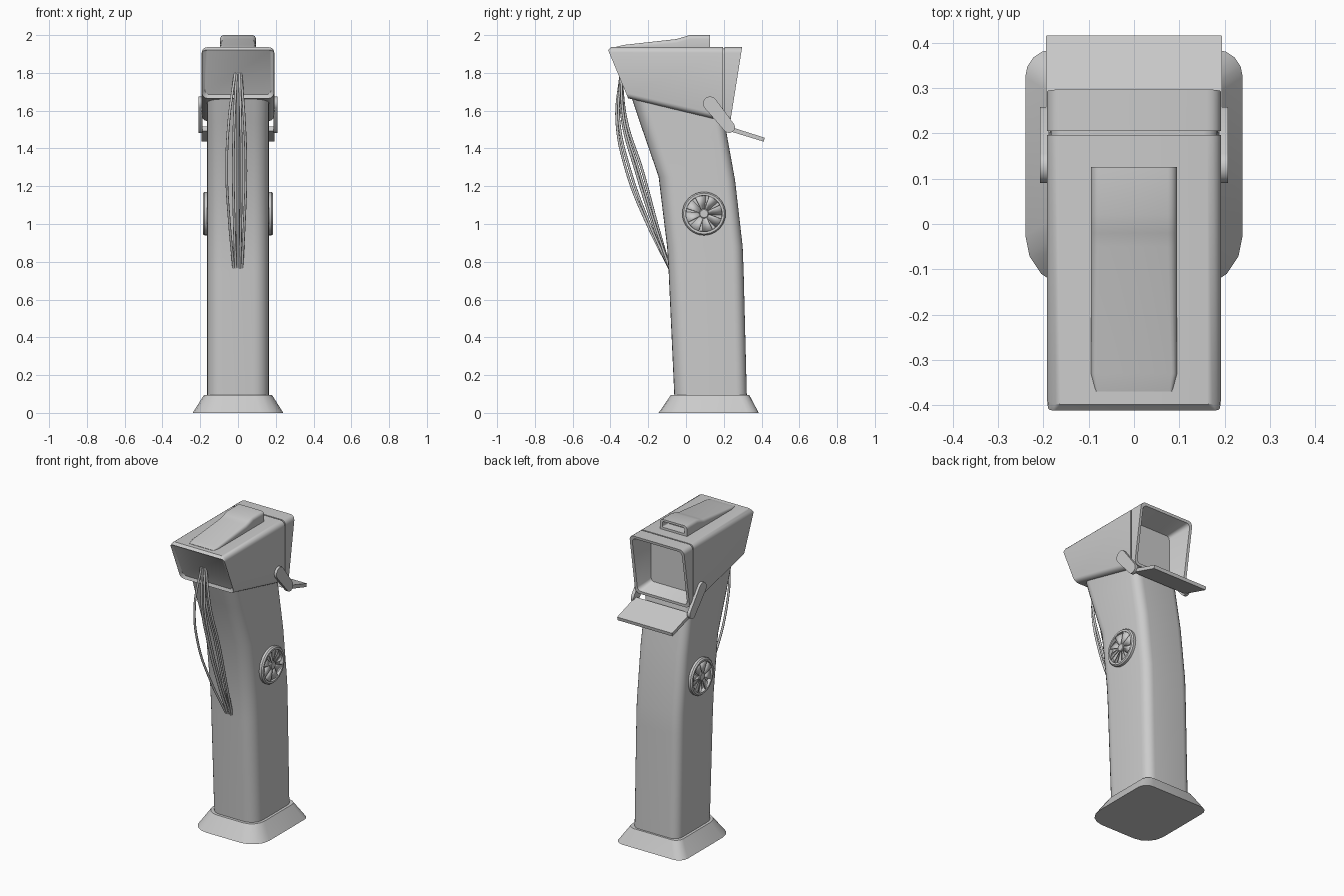
import bpy, bmesh, math
from mathutils import Vector

if "Cube" in bpy.data.objects:
    bpy.data.objects.remove(bpy.data.objects["Cube"])


def finish(name, bm, angle=30):
    bmesh.ops.recalc_face_normals(bm, faces=bm.faces)
    me = bpy.data.meshes.new(name)
    bm.to_mesh(me)
    bm.free()
    ob = bpy.data.objects.new(name, me)
    bpy.context.collection.objects.link(ob)
    bpy.ops.object.select_all(action='DESELECT')
    ob.select_set(True)
    bpy.context.view_layer.objects.active = ob
    bpy.ops.object.shade_smooth_by_angle(angle=math.radians(angle))
    return ob


def section(p0, p1, hw, r0, r1, n=4):
    """Rounded rectangle of half width hw in x, spanning (y, z) points p0 to p1."""
    a, b = Vector(p0), Vector(p1)
    length = (b - a).length
    d = (b - a) / length
    pts = []
    for sx, top, start in ((1, 0, -90), (1, 1, 0), (-1, 1, 90), (-1, 0, 180)):
        r = r1 if top else r0
        cx, cv = sx * (hw - r), (length - r if top else r)
        for i in range(n + 1):
            t = math.radians(start + 90 * i / n)
            q = a + d * (cv + r * math.sin(t))
            pts.append((cx + r * math.cos(t), q.x, q.y))
    return pts


def loft(name, sections, closed=False, angle=30):
    bm = bmesh.new()
    rings = [[bm.verts.new(p) for p in s] for s in sections]
    pairs = list(zip(rings, rings[1:])) + ([(rings[-1], rings[0])] if closed else [])
    for a, b in pairs:
        for i in range(len(a)):
            j = (i + 1) % len(a)
            bm.faces.new((a[i], a[j], b[j], b[i]))
    if not closed:
        bm.faces.new(rings[0])
        bm.faces.new(rings[-1])
    return finish(name, bm, angle)


def mirror_x(ob):
    ob.modifiers.new("mirror", 'MIRROR').use_axis[0] = True


# flared foot
loft("base", [section((-.145, 0), (.385, 0), .24, .12, .06),
              section((-.08, .095), (.335, .095), .18, .09, .05)])

# bent column
loft("column", [section(f, b, .163, .08, .055, 6) for f, b in (
    ((-.06, .05), (.323, .05)), ((-.092, .75), (.305, .75)),
    ((-.10, .88), (.30, .88)), ((-.145, 1.25), (.26, 1.23)),
    ((-.245, 1.54), (.222, 1.44)), ((-.292, 1.68), (.20, 1.565)))])

# head: front cap, seam groove, hood rim and recessed screen
loft("head", [section(*s) for s in (
    ((-.300, 1.685), (-.405, 1.922), .175, .025, .02),
    ((-.306, 1.665), (-.412, 1.920), .190, .03, .015),
    ((-.290, 1.662), (-.398, 1.936), .192, .03, .03),
    ((.197, 1.545), (.197, 1.936), .192, .03, .03),
    ((.197, 1.553), (.197, 1.928), .184, .03, .03),
    ((.205, 1.553), (.205, 1.928), .184, .03, .03),
    ((.205, 1.545), (.205, 1.936), .192, .03, .03),
    ((.235, 1.545), (.297, 1.936), .192, .03, .03),
    ((.236, 1.562), (.294, 1.919), .175, .025, .025),
    ((.150, 1.600), (.150, 1.885), .140, .02, .02))])

# top housing with a slot in its rear
loft("top_housing", [section(*s) for s in (
    ((-.37, 1.92), (-.37, 1.938), .085, .001, .006),
    ((-.33, 1.92), (-.33, 1.948), .095, .001, .012),
    ((-.05, 1.92), (-.05, 1.979), .095, .001, .02),
    ((-.02, 1.92), (-.02, 1.988), .095, .001, .02),
    ((.02, 1.92), (.02, 2.0), .095, .001, .02),
    ((.126, 1.92), (.126, 2.0), .095, .001, .02),
    ((.126, 1.95), (.126, 1.987), .078, .008, .01),
    ((.07, 1.953), (.07, 1.982), .072, .006, .008))])

# tray plate hanging behind the hood
loft("tray", [section((.225, 1.493), (.412, 1.436), .194, .001, .001, 1),
              section((.232, 1.515), (.416, 1.457), .194, .001, .001, 1)])

# tray arms, a tapered capsule on each side
A, B = Vector((.127, 1.638)), Vector((.228, 1.513))
heading = math.atan2((B - A).y, (B - A).x)
outline = []
for c, r, start in ((B, .031, -90), (A, .037, 90)):
    for i in range(9):
        t = heading + math.radians(start + 180 * i / 8)
        outline.append((c.x + r * math.cos(t), c.y + r * math.sin(t)))
mirror_x(loft("tray_arm", [[(x, y, z) for y, z in outline] for x in (.188, .208)]))

# side fans: ring, hub and pitched blades
FY, FZ = .095, 1.055


def circle(x, r, n=32):
    return [(x, FY + r * math.cos(math.tau * i / n), FZ + r * math.sin(math.tau * i / n))
            for i in range(n)]


mirror_x(loft("fan_ring", [circle(*c) for c in (
    (.155, .115), (.178, .115), (.186, .108), (.186, .096), (.155, .094))], closed=True))
mirror_x(loft("fan_hub", [circle(.155, .025), circle(.180, .025), circle(.183, .021)]))

bm = bmesh.new()
BLADES = 8
for k in range(BLADES):
    t = math.tau * (k + .3) / BLADES
    u = Vector((0, math.cos(t), math.sin(t)))
    w = Vector((0, -math.sin(t), math.cos(t)))
    c = Vector((0, FY, FZ))
    bm.faces.new([bm.verts.new(c + u * r + w * s + Vector((x, 0, 0))) for r, s, x in (
        (.018, -.009, .167), (.096, -.03, .165), (.096, .026, .181), (.018, .009, .178))])
blades = finish("fan_blades", bm)
blades.modifiers.new("thickness", 'SOLIDIFY').thickness = .004
mirror_x(blades)

# loose cables from head to column: start x, bulge x, bulge depth, end x
cu = bpy.data.curves.new("cables", 'CURVE')
cu.dimensions = '3D'
cu.bevel_depth = .007
cu.bevel_resolution = 2
cu.resolution_u = 8
cu.use_fill_caps = True
for x0, xm, d, x1 in ((-.015, -.06, .0, -.022), (-.008, -.025, .05, -.012),
                      (.0, .0, .085, .0), (.008, .018, .02, .010), (.015, .042, .065, .020)):
    sp = cu.splines.new('BEZIER')
    pts = ((x0, -.345, 1.80), (xm * .8, -.367 + d * .6, 1.55), (xm, -.315 + d, 1.28),
           (xm * .6 + x1 * .4, -.205 + d * .6, 1.0), (x1, -.085, .76))
    sp.bezier_points.add(len(pts) - 1)
    for bp, p in zip(sp.bezier_points, pts):
        bp.co = p
        bp.handle_left_type = bp.handle_right_type = 'AUTO'
bpy.context.collection.objects.link(bpy.data.objects.new("cables", cu))
